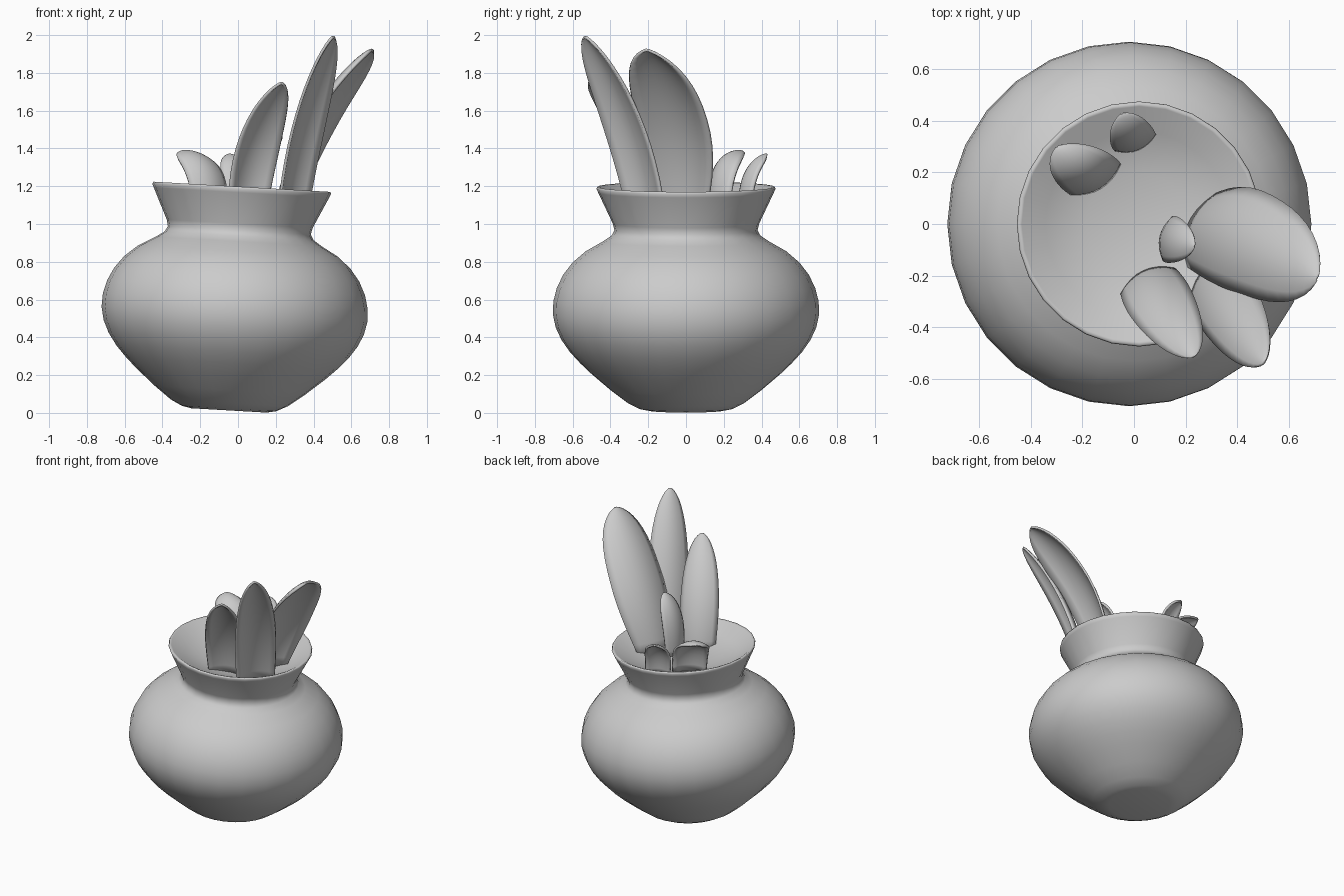
import bpy, bmesh
from math import sin, cos, pi, radians
from mathutils import Vector

if "Cube" in bpy.data.objects:
    bpy.data.objects.remove(bpy.data.objects["Cube"])


def make_object(name, bm):
    bmesh.ops.recalc_face_normals(bm, faces=bm.faces)
    mesh = bpy.data.meshes.new(name)
    bm.to_mesh(mesh)
    bm.free()
    obj = bpy.data.objects.new(name, mesh)
    bpy.context.collection.objects.link(obj)
    for p in mesh.polygons:
        p.use_smooth = True
    return obj


def lathe(name, profile, sides):
    """Revolve (radius, height) points; the ends lie on the axis."""
    bm = bmesh.new()
    verts = [bm.verts.new((r, 0, z)) for r, z in profile]
    edges = [bm.edges.new(pair) for pair in zip(verts, verts[1:])]
    bmesh.ops.spin(bm, geom=verts + edges, cent=(0, 0, 0), axis=(0, 0, 1),
                   angle=2 * pi, steps=sides, use_duplicate=False)
    bmesh.ops.remove_doubles(bm, verts=bm.verts, dist=1e-4)
    return make_object(name, bm)


def leaf(name, base, bend, tip, half_width, facing, base_ratio=0.8,
         bluntness=3, cup=0.35, rows=16, cols=8):
    """Drooping leaf along a quadratic curve, hollow on its outward side."""
    p0, p1, p2 = Vector(base), Vector(bend), Vector(tip)
    a = radians(facing)
    across = Vector((sin(a), -cos(a), 0))
    bm = bmesh.new()
    grid = []
    for i in range(rows + 1):
        t = sin(i / rows * pi / 2)
        centre = p0 * (1 - t) ** 2 + p1 * 2 * t * (1 - t) + p2 * t * t
        tangent = ((p1 - p0) * (1 - t) + (p2 - p1) * t).normalized()
        outward = tangent.cross(across).normalized()
        swell = base_ratio + (1 - base_ratio) * sin(min(t / 0.5, 1) * pi / 2)
        w = half_width * swell * max(0.03, (1 - t ** bluntness) ** 0.6)
        row = []
        for j in range(cols + 1):
            s = 2 * j / cols - 1
            row.append(bm.verts.new(centre + across * s * w
                                    + outward * cup * w * (s * s - 0.5)))
        grid.append(row)
    for r0, r1 in zip(grid, grid[1:]):
        for j in range(cols):
            bm.faces.new((r0[j], r0[j + 1], r1[j + 1], r1[j]))
    obj = make_object(name, bm)
    mod = obj.modifiers.new("thickness", 'SOLIDIFY')
    mod.thickness = 0.015
    mod.offset = 0
    return obj


# Round pot with a flared neck and a dished filling, leaning slightly
pot = lathe("pot", [
    (0, 0), (0.20, 0), (0.25, 0.01), (0.31, 0.04), (0.40, 0.108),
    (0.50, 0.193), (0.56, 0.25), (0.615, 0.31), (0.66, 0.375),
    (0.69, 0.44), (0.705, 0.51), (0.702, 0.58), (0.684, 0.65),
    (0.65, 0.72), (0.60, 0.785), (0.53, 0.845), (0.44, 0.896), (0.395, 0.926),
    (0.379, 0.955), (0.387, 0.99), (0.465, 1.155), (0.474, 1.175),
    (0.469, 1.186), (0.455, 1.182), (0.36, 1.12), (0.2, 1.08), (0, 1.065)], 28)
pot.rotation_euler = (0, radians(3.3), 0)
pot.location = (-0.048, 0, 0.013)

# Tall leaves leaning to the front right
leaf("broad_leaf", (0.23, -0.02, 1.06), (0.36, 0.0, 1.56), (0.71, -0.21, 1.92),
     0.2, -20, 0.7, 6)
leaf("tallest_leaf", (0.275, -0.2, 1.06), (0.335, -0.28, 1.55),
     (0.505, -0.535, 1.99), 0.14, -38, 0.9, 4)
leaf("front_leaf", (0.045, -0.2, 1.06), (0.07, -0.25, 1.45),
     (0.23, -0.515, 1.745), 0.128, -66, 0.85, 4)
leaf("inner_leaf", (0.12, -0.055, 1.06), (0.11, -0.05, 1.36),
     (0.235, -0.085, 1.475), 0.09, -12, 0.85, 4)

# Short curled leaves at the back left
leaf("back_wide_leaf", (-0.14, 0.16, 1.1), (-0.15, 0.17, 1.36),
     (-0.295, 0.295, 1.38), 0.115, 122, 0.95, 4.5)
leaf("back_small_leaf", (0.01, 0.305, 1.1), (0.0, 0.31, 1.30),
     (-0.045, 0.425, 1.365), 0.085, 112, 0.95, 4)
